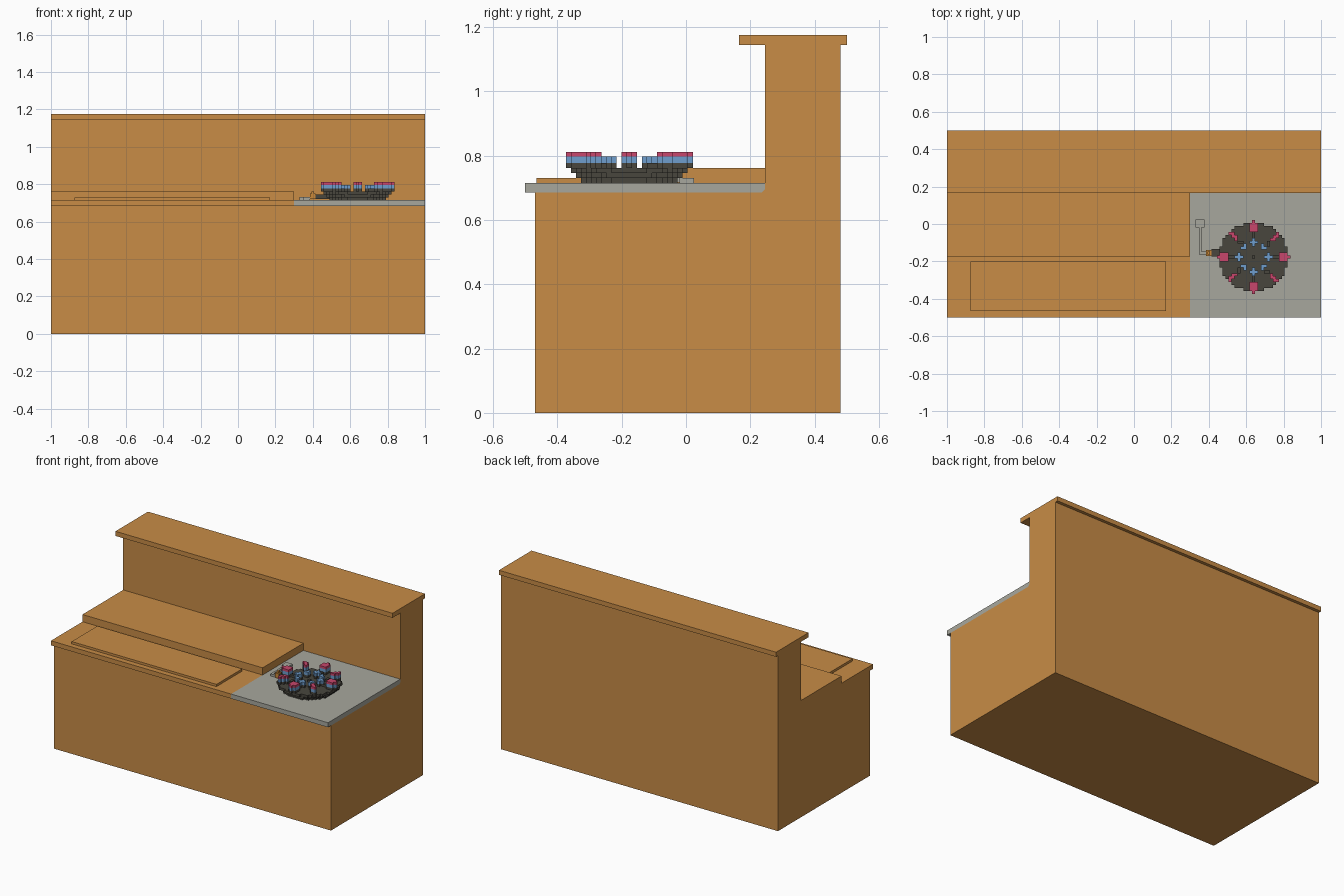
import bpy, bmesh

if "Cube" in bpy.data.objects:
    bpy.data.objects.remove(bpy.data.objects["Cube"])

def material(name, rgb):
    m = bpy.data.materials.new(name)
    m.diffuse_color = (*rgb, 1)
    m.use_nodes = True
    m.node_tree.nodes["Principled BSDF"].inputs["Base Color"].default_value = m.diffuse_color
    return m

WOOD = material("wood", (0.578, 0.262, 0.061))
STONE = material("grey stone", (0.386, 0.386, 0.337))
IRON = material("dark iron", (0.065, 0.061, 0.048))
BLUE = material("flame blue", (0.156, 0.34, 0.61))
PINK = material("flame pink", (0.578, 0.061, 0.15))
BRASS = material("brass orange", (0.6, 0.25, 0.04))

def finish(name, bm, mats):
    bmesh.ops.recalc_face_normals(bm, faces=bm.faces)
    me = bpy.data.meshes.new(name)
    bm.to_mesh(me)
    bm.free()
    for m in mats:
        me.materials.append(m)
    ob = bpy.data.objects.new(name, me)
    bpy.context.collection.objects.link(ob)
    return ob

def extrude_x(name, profile, x0, x1, mat):
    """Side profile (y, z) swept from x0 to x1."""
    bm = bmesh.new()
    face = bm.faces.new([bm.verts.new((x0, y, z)) for y, z in profile])
    r = bmesh.ops.extrude_face_region(bm, geom=[face])
    verts = [v for v in r["geom"] if isinstance(v, bmesh.types.BMVert)]
    bmesh.ops.translate(bm, vec=(x1 - x0, 0, 0), verts=verts)
    return finish(name, bm, [mat])

def box(name, x0, x1, y0, y1, z0, z1, mat):
    return extrude_x(name, [(y0, z0), (y1, z0), (y1, z1), (y0, z1)], x0, x1, mat)

# Cabinet with tall back wall; the seat for the worktop has a chamfered corner
extrude_x("cabinet", [(-0.47, 0), (0.48, 0), (0.48, 1.145), (0.245, 1.145),
                      (0.245, 0.695), (0.235, 0.685), (-0.47, 0.685)], -1, 1, WOOD)
box("bar_top", -1, 1, 0.165, 0.5, 1.145, 1.175, WOOD)

# Worktop in two materials
top = [(-0.5, 0.685), (0.235, 0.685), (0.245, 0.695), (0.245, 0.715), (-0.5, 0.715)]
extrude_x("wood_worktop", top, -1, 0.3, WOOD)
extrude_x("stone_worktop", top, 0.3, 1, STONE)

# Raised shelf and cutting board
box("raised_shelf", -1, 0.3, -0.175, 0.245, 0.715, 0.762, WOOD)
box("cutting_board", -0.875, 0.17, -0.465, -0.2, 0.715, 0.73, WOOD)

# Burner made of small blocks; only outer faces are built
S, CX, CY = 0.0158, 0.64, -0.1765
LEVELS = [0.715, 0.73, 0.746, 0.762, 0.777, 0.797, 0.812]
SIDES = {(1, 0, 0): [(1, 0, 0), (1, 1, 0), (1, 1, 1), (1, 0, 1)],
         (-1, 0, 0): [(0, 0, 0), (0, 0, 1), (0, 1, 1), (0, 1, 0)],
         (0, 1, 0): [(0, 1, 0), (0, 1, 1), (1, 1, 1), (1, 1, 0)],
         (0, -1, 0): [(0, 0, 0), (1, 0, 0), (1, 0, 1), (0, 0, 1)],
         (0, 0, 1): [(0, 0, 1), (1, 0, 1), (1, 1, 1), (0, 1, 1)],
         (0, 0, -1): [(0, 0, 0), (0, 1, 0), (1, 1, 0), (1, 0, 0)]}

def blocks(name, cells, mats):
    bm = bmesh.new()
    for (i, j, k), mi in cells.items():
        for (a, b, c), corners in SIDES.items():
            if (i + a, j + b, k + c) in cells:
                continue
            f = bm.faces.new([bm.verts.new((CX + (i + p - 0.5) * S, CY + (j + q - 0.5) * S,
                                            LEVELS[k + r])) for p, q, r in corners])
            f.material_index = mi
    # faces already wind outwards, so no merging is needed
    bmesh.ops.remove_doubles(bm, verts=bm.verts, dist=1e-5)
    return finish(name, bm, mats)

cells = {}
# Flaring round base
for k, rad in enumerate((9.8, 10.8, 11.7)):
    for i in range(-12, 13):
        for j in range(-12, 13):
            if i * i + j * j <= rad * rad:
                cells[i, j, k] = 0

# Outer flames (iron foot, blue, pink tip) and inner blue flames, repeated by quarter turns
outer = [(i, j) for i in (9, 10, 11) for j in (-1, 0, 1)] + [(12, 0)]
outer += [(6, 6), (7, 7), (8, 8), (7, 6), (8, 7)]
inner = [(5, 0), (4, 0), (6, 0), (5, 1), (5, -1), (3, 3), (4, 3), (3, 4)]
arms = [(7, 0), (8, 0), (5, 5), (5, 4)]
for turn in range(4):
    def rot(p):
        for _ in range(turn):
            p = (-p[1], p[0])
        return p
    for group, mats in ((outer, (0, 1, 2)), (inner, (0, 1)), (arms, (0,))):
        for p in group:
            for n, mi in enumerate(mats):
                cells[(*rot(p), 3 + n)] = mi
cells[0, 0, 3] = 0
blocks("burner", cells, [IRON, BLUE, PINK])

# Gas feed: iron neck, brass valve, pipe and wall box
box("burner_neck", 0.415, 0.49, -0.175, -0.135, 0.72, 0.745, IRON)
box("valve", 0.385, 0.415, -0.17, -0.14, 0.72, 0.75, BRASS)
box("valve_knob", 0.393, 0.407, -0.162, -0.148, 0.75, 0.762, BRASS)
box("feed_pipe", 0.347, 0.385, -0.162, -0.148, 0.717, 0.731, STONE)
box("side_pipe", 0.347, 0.361, -0.148, -0.02, 0.717, 0.731, STONE)
box("gas_box", 0.33, 0.377, -0.02, 0.025, 0.715, 0.731, STONE)
